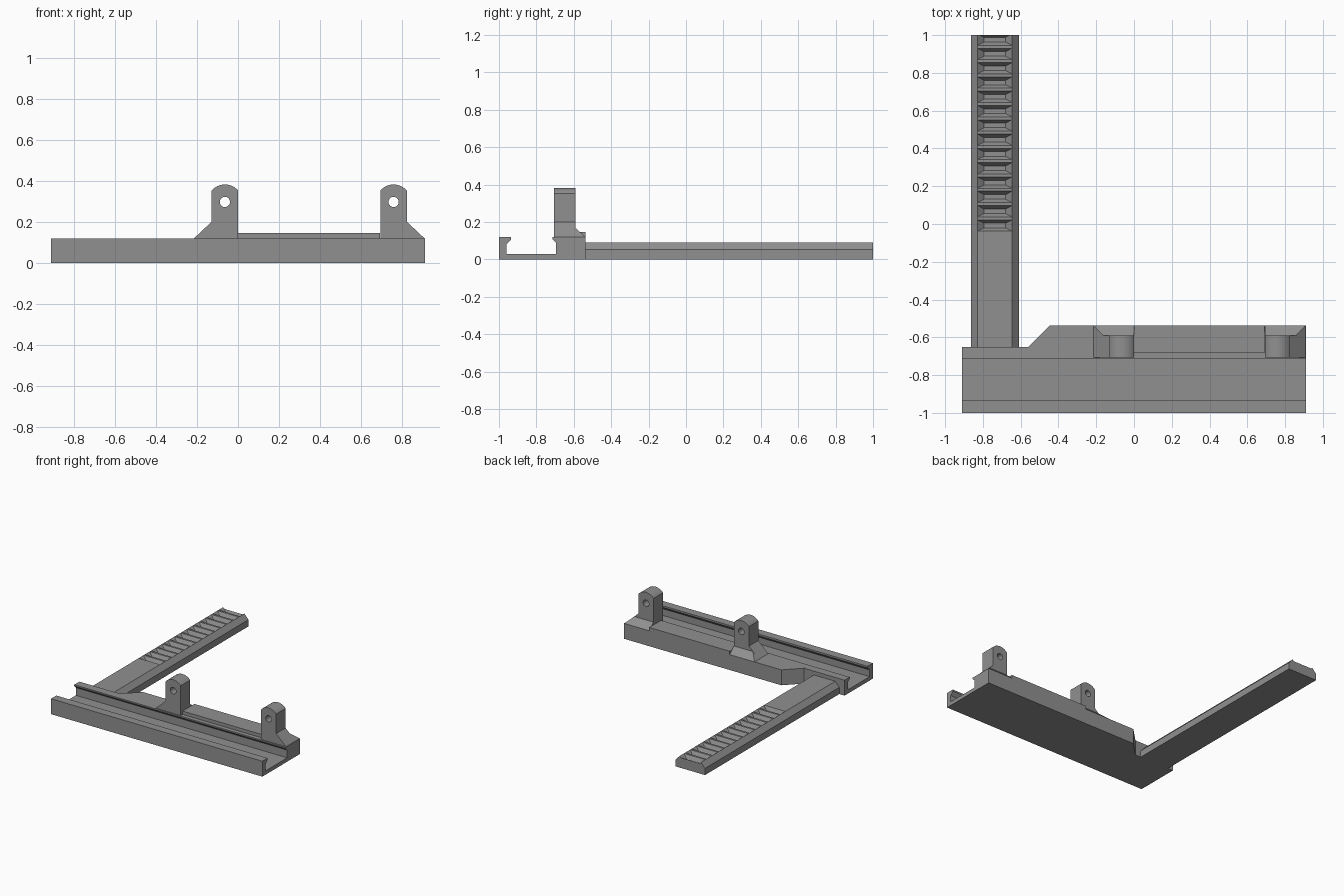
import bpy, bmesh, math
from mathutils import Vector

if "Cube" in bpy.data.objects:
    bpy.data.objects.remove(bpy.data.objects["Cube"])

grey = bpy.data.materials.new("plain_grey")
grey.diffuse_color = (0.28, 0.28, 0.28, 1)
grey.use_nodes = True
grey.node_tree.nodes["Principled BSDF"].inputs["Base Color"].default_value = grey.diffuse_color


def finish(name, bm):
    bmesh.ops.recalc_face_normals(bm, faces=bm.faces)
    mesh = bpy.data.meshes.new(name)
    bm.to_mesh(mesh)
    bm.free()
    mesh.materials.append(grey)
    ob = bpy.data.objects.new(name, mesh)
    bpy.context.collection.objects.link(ob)
    return ob


def prism(name, points, depth):
    """Closed 3D outline pushed along a depth vector."""
    bm = bmesh.new()
    face = bm.faces.new([bm.verts.new(p) for p in points])
    ext = bmesh.ops.extrude_face_region(bm, geom=[face], use_keep_orig=True)
    verts = [g for g in ext["geom"] if isinstance(g, bmesh.types.BMVert)]
    bmesh.ops.translate(bm, verts=verts, vec=Vector(depth))
    return finish(name, bm)


def hull(name, points):
    bm = bmesh.new()
    for p in points:
        bm.verts.new(p)
    bmesh.ops.convex_hull(bm, input=bm.verts[:])
    bmesh.ops.dissolve_limit(bm, angle_limit=0.01, verts=bm.verts[:], edges=bm.edges[:])
    return finish(name, bm)


def cut(ob, cutter):
    mod = ob.modifiers.new("cut", 'BOOLEAN')
    mod.operation = 'DIFFERENCE'
    mod.solver = 'EXACT'
    mod.object = cutter
    bpy.ops.object.select_all(action='DESELECT')
    bpy.context.view_layer.objects.active = ob
    ob.select_set(True)
    bpy.ops.object.modifier_apply(modifier=mod.name)
    bpy.data.objects.remove(cutter)


# Slotted rail with undercut lips
rail_profile = [(-1, 0), (-1, .12), (-.935, .12), (-.935, .107), (-.96, .082),
                (-.96, .03), (-.695, .03), (-.695, .09), (-.715, .11),
                (-.715, .12), (-.537, .12), (-.537, 0)]
rail = prism("rail", [(-.91, y, z) for y, z in rail_profile], (1.82, 0, 0))

# Rail narrows with a slanted step beside the arm
cut(rail, prism("corner_cutter", [(-1, -.652, -.1), (-.56, -.652, -.1),
                                  (-.425, -.517, -.1), (-1, -.517, -.1)], (0, 0, .4)))

# Raised strip between the lugs
prism("raised_strip", [(0, -.682, .12), (.692, -.682, .12),
                       (.692, -.537, .12), (0, -.537, .12)], (0, 0, .026))

# Two pierced lugs, mirrored, each with a sloping foot
HALF, HOLE_Z = .065, .297
ARC_R = .085
for name, cx, s in (("left_lug", -.064, -1), ("right_lug", .758, 1)):
    span = math.asin(HALF / ARC_R)
    outline = [(-HALF, .12), (.15, .12), (HALF, .2)]
    for i in range(13):
        a = span - 2 * span * i / 12
        outline.append((ARC_R * math.sin(a), HOLE_Z + ARC_R * math.cos(a)))
    lug = prism(name, [(cx + s * u, -.706, z) for u, z in outline], (0, .116, 0))
    ring = [(cx + .025 * math.cos(t * math.pi / 12), -.8,
             HOLE_Z + .025 * math.sin(t * math.pi / 12)) for t in range(24)]
    cut(lug, prism("hole_cutter", ring, (0, .4, 0)))
    bpy.ops.object.shade_smooth_by_angle(angle=math.radians(30))
    # back slope of the foot
    hull(name + "_foot", [(cx + s * u, y, z) for u, y, z in (
        (-HALF, -.59, .12), (.15, -.59, .12), (-HALF, -.537, .12), (.15, -.537, .12),
        (-HALF, -.59, .167), (.1, -.59, .167))])

# Long arm with bevelled shoulders
AX = -.737
arm_profile = [(-.127, 0), (.127, 0), (.127, .052), (.092, .09), (-.092, .09), (-.127, .052)]
arm = prism("toothed_arm", [(AX + u, -.652, z) for u, z in arm_profile], (0, 1.652, 0))

# Row of tapered grooves leaving the teeth
PITCH = .0757
bm = bmesh.new()
for i in range(14):
    cy = -.008 + PITCH * i
    rings = []
    for hx, hy, z in ((.057, .012, .06), (.1035, .036, .1)):
        rings.append([bm.verts.new((AX + a * hx, cy + b * hy, z))
                      for a, b in ((-1, -1), (1, -1), (1, 1), (-1, 1))])
    low, high = rings
    bm.faces.new(low)
    bm.faces.new(high)
    for k in range(4):
        n = (k + 1) % 4
        bm.faces.new((low[k], low[n], high[n], high[k]))
cut(arm, finish("groove_cutter", bm))
